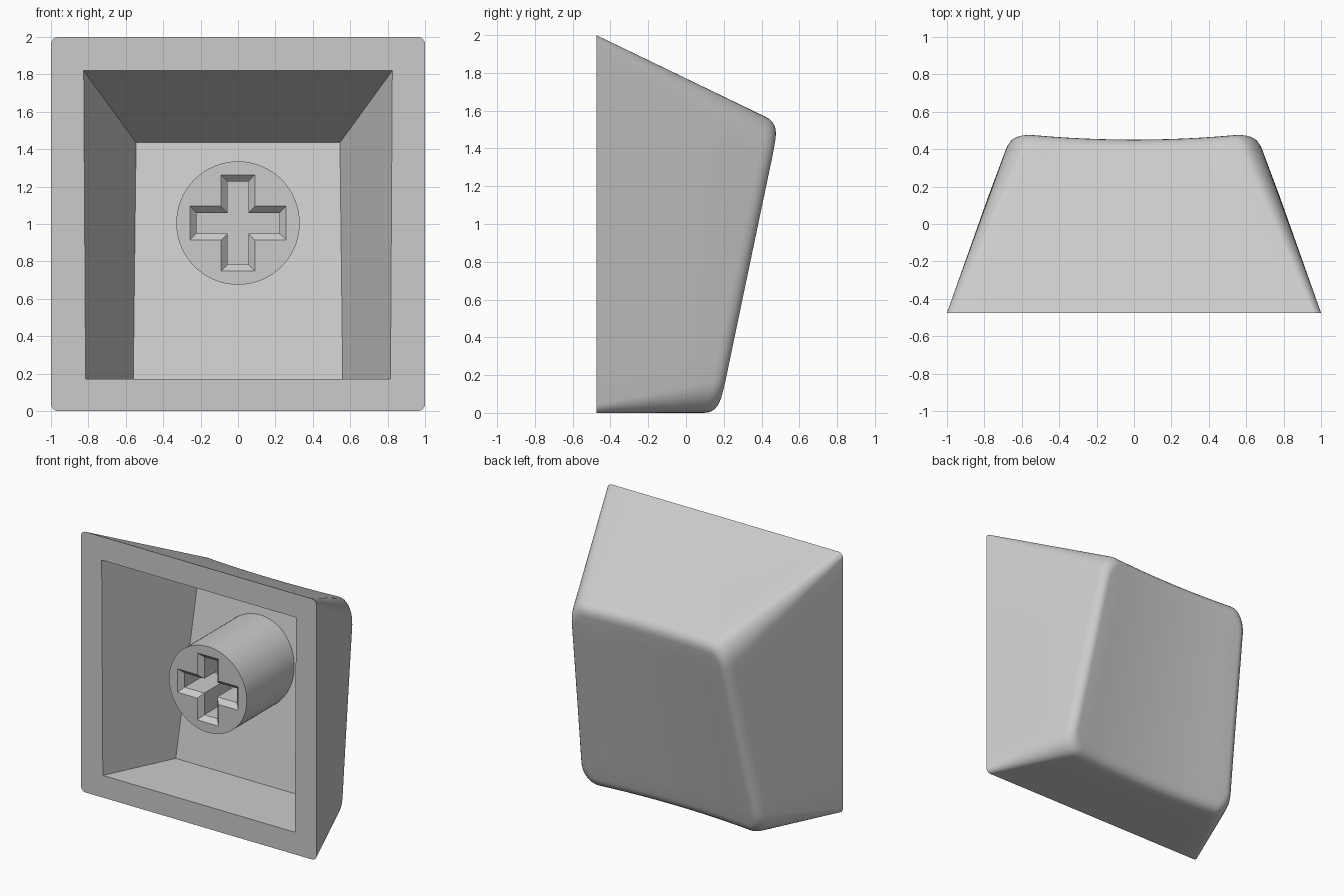
import bpy, bmesh, math
from mathutils import Vector

cube = bpy.data.objects.get("Cube")
if cube:
    bpy.data.objects.remove(cube, do_unlink=True)

BASE_Y = -0.475
TOP_Z = 1.535          # upper edge of the dished face
FILLET = 0.08
CORNER_STEPS, SIDE_STEPS = 8, 12

grey = bpy.data.materials.new("light_grey_plastic")
grey.use_nodes = True
grey.diffuse_color = (0.6, 0.6, 0.6, 1)
grey.node_tree.nodes["Principled BSDF"].inputs["Base Color"].default_value = grey.diffuse_color


def rounded_rect(half_w, z0, z1, r):
    """Points (x, z) round a rectangle, always the same number."""
    centres = [(half_w - r, z1 - r), (r - half_w, z1 - r),
               (r - half_w, z0 + r), (half_w - r, z0 + r)]
    arcs = []
    for i, (cx, cz) in enumerate(centres):
        angles = [math.pi / 2 * (i + s / CORNER_STEPS) for s in range(CORNER_STEPS + 1)]
        arcs.append([Vector((cx + r * math.cos(a), cz + r * math.sin(a))) for a in angles])
    points = []
    for i, arc in enumerate(arcs):
        following = arcs[(i + 1) % 4][0]
        points += arc
        points += [arc[-1].lerp(following, s / SIDE_STEPS) for s in range(1, SIDE_STEPS)]
    return points


def dish(x, z):
    """Point on the sloping, hollowed outer face."""
    y = 0.167 + 0.217 * z - 0.035 * (1 - (x / 0.65) ** 2)
    return Vector((x, y, z))


def face_outline(inset):
    """Outline of the dished face, narrowing upwards."""
    outline = rounded_rect(1 - inset, inset, TOP_Z - inset, 0.18 - inset)
    return [dish(p.x * (0.768 - 0.078 * p.y), p.y) for p in outline]


def add_ring(bm, points):
    return [bm.verts.new(p) for p in points]


def bridge(bm, a, b):
    for i in range(len(a)):
        j = (i + 1) % len(a)
        bm.faces.new((a[i], a[j], b[j], b[i]))


def loft(bm, loops):
    rings = [add_ring(bm, loop) for loop in loops]
    for a, b in zip(rings, rings[1:]):
        bridge(bm, a, b)
    return rings


def fill_between(bm, outer, inner):
    """Flat face with a hole in it."""
    edges = [bm.edges.get((ring[i - 1], ring[i]))
             for ring in (outer, inner) for i in range(len(ring))]
    bmesh.ops.triangle_fill(bm, use_beauty=True, edges=edges)


def finish(bm, name):
    bmesh.ops.recalc_face_normals(bm, faces=bm.faces)
    mesh = bpy.data.meshes.new(name)
    bm.to_mesh(mesh)
    bm.free()
    mesh.materials.append(grey)
    obj = bpy.data.objects.new(name, mesh)
    bpy.context.collection.objects.link(obj)
    bpy.ops.object.select_all(action='DESELECT')
    obj.select_set(True)
    bpy.context.view_layer.objects.active = obj
    bpy.ops.object.shade_smooth_by_angle(angle=math.radians(30))
    return obj


# Outer shell: tapering walls, soft edge, dished face
bm = bmesh.new()
base = [Vector((p.x, BASE_Y, p.y)) for p in rounded_rect(1, 0, 2, 0.04)]
edge, rim = face_outline(0), face_outline(FILLET)
loops = [[b.lerp(e, t) for b, e in zip(base, edge)] for t in (0, 0.3, 0.6)]
wall_end = [e + (b - e).normalized() * FILLET for b, e in zip(base, edge)]
for step in range(7):
    t = step / 6
    loops.append([w.lerp(e, t).lerp(e.lerp(r, t), t) for w, e, r in zip(wall_end, edge, rim)])
mid = TOP_Z / 2
for s in (0.8, 0.6, 0.4, 0.2):
    loops.append([dish(r.x * s, mid + (r.z - mid) * s) for r in rim])
rings = loft(bm, loops)
hub = bm.verts.new(dish(0, mid))
for i, v in enumerate(rings[-1]):
    bm.faces.new((rings[-1][i - 1], v, hub))

# Inner cavity with a sloping floor
opening = [(-0.815, BASE_Y, 0.17), (0.815, BASE_Y, 0.17),
           (0.825, BASE_Y, 1.82), (-0.825, BASE_Y, 1.82)]
floor = [(-0.56, 0.045, 0.17), (0.56, 0.045, 0.17),
         (0.545, 0.29, 1.435), (-0.545, 0.29, 1.435)]
cavity = loft(bm, [opening, floor])
bm.faces.new(cavity[-1])
fill_between(bm, rings[0], cavity[0])
finish(bm, "cap_shell")

# Round stem with a chamfered cross socket
STEM_Z, STEM_Y, RADIUS = 1.005, -0.365, 0.33


def cross(inset, y):
    a, b = 0.09 - inset, 0.257 - inset
    arm = [Vector((b, -a)), Vector((b, a)), Vector((a, a))]
    points = []
    for quarter in range(4):
        c, s = [(1, 0), (0, 1), (-1, 0), (0, -1)][quarter]
        points += [Vector((p.x * c - p.y * s, y, STEM_Z + p.x * s + p.y * c)) for p in arm]
    return points


bm = bmesh.new()
angles = [math.tau * i / 64 for i in range(64)]
front = [Vector((RADIUS * math.cos(a), STEM_Y, STEM_Z + RADIUS * math.sin(a))) for a in angles]
back = [Vector((p.x, 0.235 + 0.194 * (p.z - STEM_Z), p.z)) for p in front]
tube = loft(bm, [front, back])
bm.faces.new(tube[-1])
socket = loft(bm, [cross(0, STEM_Y), cross(0.035, STEM_Y + 0.035), cross(0.035, STEM_Y + 0.35)])
bm.faces.new(socket[-1])
fill_between(bm, tube[0], socket[0])
finish(bm, "stem")
